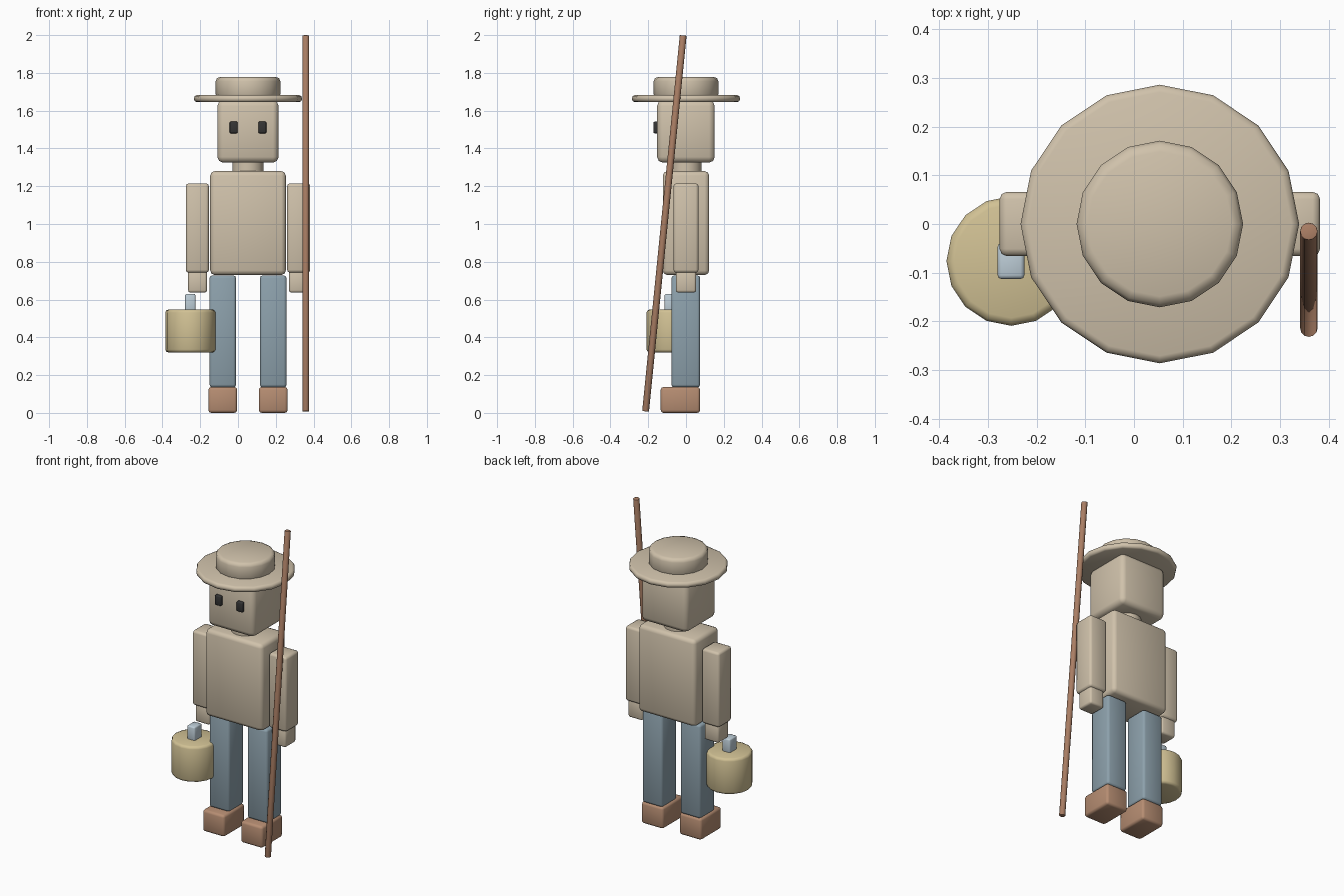
import bpy, math
from mathutils import Vector

if "Cube" in bpy.data.objects:
    bpy.data.objects.remove(bpy.data.objects["Cube"])


def srgb(r, g, b):
    def lin(c):
        c /= 255
        return c / 12.92 if c <= 0.04045 else ((c + 0.055) / 1.055) ** 2.4
    return (lin(r), lin(g), lin(b), 1)


def material(name, rgb):
    m = bpy.data.materials.new(name)
    m.diffuse_color = srgb(*rgb)
    m.use_nodes = True
    m.node_tree.nodes["Principled BSDF"].inputs["Base Color"].default_value = m.diffuse_color
    return m


TAN = material("warm tan", (208, 194, 171))
BLUE = material("faded blue", (141, 161, 172))
BROWN = material("leather brown", (182, 141, 114))
WOOD = material("staff wood", (170, 126, 100))
STRAW = material("straw yellow", (209, 193, 148))
STEEL = material("pale steel", (190, 206, 216))
BLACK = material("eye black", (52, 52, 52))


def finish(name, mat, bevel):
    """Name, colour, round the edges and smooth the current object."""
    ob = bpy.context.object
    ob.name = ob.data.name = name
    ob.data.materials.append(mat)
    bpy.ops.object.transform_apply(location=False, rotation=True, scale=True)
    if bevel:
        mod = ob.modifiers.new("rounded edges", "BEVEL")
        mod.width = bevel
        mod.segments = 2
        mod.limit_method = "ANGLE"
        mod.angle_limit = math.radians(50)
        bpy.ops.object.modifier_apply(modifier=mod.name)
    bpy.ops.object.shade_smooth_by_angle(angle=math.radians(50))
    return ob


def box(name, x, y, z, mat, bevel):
    """Box from (min, max) ranges on each axis."""
    lo, hi = Vector((x[0], y[0], z[0])), Vector((x[1], y[1], z[1]))
    bpy.ops.mesh.primitive_cube_add(size=1, location=(lo + hi) / 2)
    bpy.context.object.scale = hi - lo
    return finish(name, mat, bevel)


def cylinder(name, start, end, radius, mat, bevel, sides=16):
    a, b = Vector(start), Vector(end)
    d = b - a
    bpy.ops.mesh.primitive_cylinder_add(
        vertices=sides, radius=radius, depth=d.length, location=(a + b) / 2,
        rotation=(math.atan2(-d.y, d.z), 0, math.radians(0)))
    return finish(name, mat, bevel)


CX = 0.053  # centre line of the figure

# Head, neck and torso
box("torso", (CX - 0.2, CX + 0.2), (-0.123, 0.123), (0.73, 1.28), TAN, 0.024)
cylinder("neck", (CX, 0, 1.26), (CX, 0, 1.35), 0.083, TAN, 0)
box("head", (CX - 0.162, CX + 0.162), (-0.153, 0.152), (1.325, 1.655), TAN, 0.03)

# Hat
cylinder("hat_brim", (CX, 0, 1.645), (CX, 0, 1.682), 0.286, TAN, 0.015)
cylinder("hat_crown", (CX, 0, 1.665), (CX, 0, 1.778), 0.171, TAN, 0.022)

# Paired parts, one for each side
for side, s in (("left", -1), ("right", 1)):
    def span(inner, outer):
        return sorted((CX + s * inner, CX + s * outer))
    box(side + "_eye", span(0.055, 0.097), (-0.172, -0.145), (1.48, 1.542), BLACK, 0.006)
    box(side + "_arm", span(0.207, 0.329), (-0.066, 0.066), (0.742, 1.215), TAN, 0.015)
    box(side + "_hand", span(0.217, 0.317), (-0.054, 0.054), (0.637, 0.755), TAN, 0.012)
    box(side + "_leg", span(0.063, 0.204), (-0.077, 0.075), (0.135, 0.728), BLUE, 0.015)
    box(side + "_boot", span(0.057, 0.21), (-0.134, 0.075), (0.0, 0.137), BROWN, 0.015)

# Bucket and its handle
cylinder("bucket", (-0.252, -0.076, 0.32), (-0.252, -0.076, 0.547), 0.133, STRAW, 0.016)
box("bucket_handle", (-0.28, -0.225), (-0.113, -0.039), (0.53, 0.63), STEEL, 0.008)

# Leaning staff
cylinder("staff", (0.359, -0.214, 0.008), (0.359, -0.015, 1.998), 0.018, WOOD, 0.002, 12)
